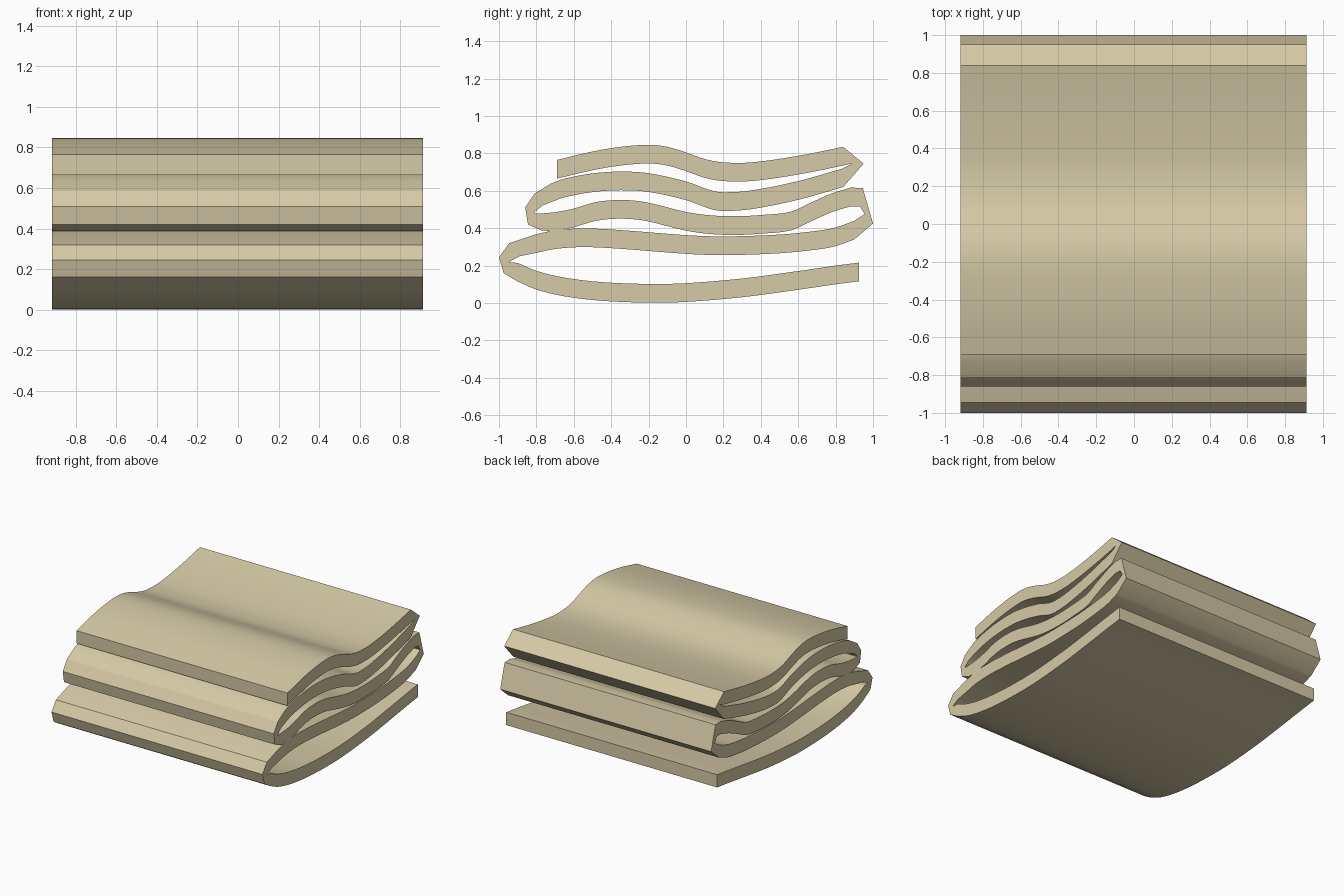
import bpy
import bmesh
import math

cube = bpy.data.objects.get("Cube")
if cube:
    bpy.data.objects.remove(cube, do_unlink=True)

THICK = 0.1
LEFT_EDGE, RIGHT_EDGE = 0.912, -0.918


def smooth_curve(points, steps=4):
    """Cubic interpolation of height along depth through a few points."""
    last = len(points) - 1
    slopes = []
    for i in range(last + 1):
        before, after = points[max(i - 1, 0)], points[min(i + 1, last)]
        slopes.append((after[1] - before[1]) / (after[0] - before[0]))
    curve = []
    for i in range(last):
        (y0, z0), (y1, z1) = points[i], points[i + 1]
        span = y1 - y0
        for k in range(steps):
            t = k / steps
            u = 1 - t
            z = (z0 * (1 + 2 * t) * u * u + span * slopes[i] * t * u * u
                 + z1 * t * t * (3 - 2 * t) - span * slopes[i + 1] * t * t * u)
            curve.append((y0 + span * t, z))
    curve.append(points[last])
    return curve


def layer(points, backwards=False):
    """Pairs of face and reverse points of one layer, given its upper line."""
    pairs = [((y, z), (y, z - THICK)) for y, z in smooth_curve(points)]
    if backwards:
        pairs = [(low, up) for up, low in reversed(pairs)]
    return pairs


def fold(face, reverse):
    """Pairs of points round a crease."""
    return list(zip(face, reverse))


# Upper lines of the five layers, front to back
top_layer = [(-.69, .765), (-.5, .81), (-.35, .835), (-.2, .846), (-.1, .835), (0, .805),
             (.1, .77), (.2, .752), (.35, .752), (.6, .787), (.84, .835)]
second_layer = [(-.72, .64), (-.65, .665), (-.5, .693), (-.35, .703), (-.2, .694), (0, .65),
                (.13, .603), (.2, .592), (.35, .602), (.6, .652), (.84, .72)]
middle_layer = [(-.7, .485), (-.6, .505), (-.48, .54), (-.35, .551), (-.22, .54), (0, .487),
                (.13, .469), (.27, .464), (.42, .472), (.56, .488), (.66, .533), (.78, .586), (.88, .617)]
fourth_layer = [(-.8, .368), (-.7, .389), (-.55, .399), (-.35, .39), (0, .363), (.2, .356),
                (.5, .366), (.7, .386), (.8, .404), (.9, .44)]
bottom_layer = [(-.9, .215), (-.8, .172), (-.65, .136), (-.45, .112), (-.2, .102), (0, .106),
                (.3, .131), (.6, .171), (.8, .2), (.925, .216)]

# Creases joining each layer to the one below
upper_back = fold([(.95, .745)], [(.89, .747)])
upper_front = fold(
    [(-.77, .52), (-.81, .485), (-.81, .478), (-.77, .479)],
    [(-.81, .585), (-.86, .51), (-.845, .42), (-.77, .387)])
lower_back = fold([(.945, .615), (1, .425)], [(.93, .517), (.955, .475)])
lower_front = fold(
    [(-.89, .25), (-.945, .22), (-.94, .216)],
    [(-.945, .32), (-1, .245), (-.975, .16)])

pairs = (layer(top_layer) + upper_back + layer(second_layer, True) + upper_front
         + layer(middle_layer) + lower_back + layer(fourth_layer, True) + lower_front
         + layer(bottom_layer))

# Sweep the folded section across the width
bm = bmesh.new()
rings = []
for face, reverse in pairs:
    corners = [(RIGHT_EDGE, face), (LEFT_EDGE, face), (LEFT_EDGE, reverse), (RIGHT_EDGE, reverse)]
    rings.append([bm.verts.new((x, y, z)) for x, (y, z) in corners])
for a, b in zip(rings, rings[1:]):
    for i in range(4):
        j = (i + 1) % 4
        bm.faces.new((a[i], a[j], b[j], b[i]))
bm.faces.new(reversed(rings[0]))
bm.faces.new(rings[-1])
bmesh.ops.recalc_face_normals(bm, faces=bm.faces)

mesh = bpy.data.meshes.new("folded_cloth")
bm.to_mesh(mesh)
bm.free()
cloth = bpy.data.objects.new("folded_cloth", mesh)
bpy.context.collection.objects.link(cloth)

# Beige cloth colour
beige = bpy.data.materials.new("beige_cloth")
beige.use_nodes = True
colour = (.67, .59, .38, 1)
beige.diffuse_color = colour
beige.node_tree.nodes["Principled BSDF"].inputs["Base Color"].default_value = colour
mesh.materials.append(beige)

bpy.ops.object.select_all(action="DESELECT")
cloth.select_set(True)
bpy.context.view_layer.objects.active = cloth
bpy.ops.object.shade_smooth_by_angle(angle=math.radians(20))
